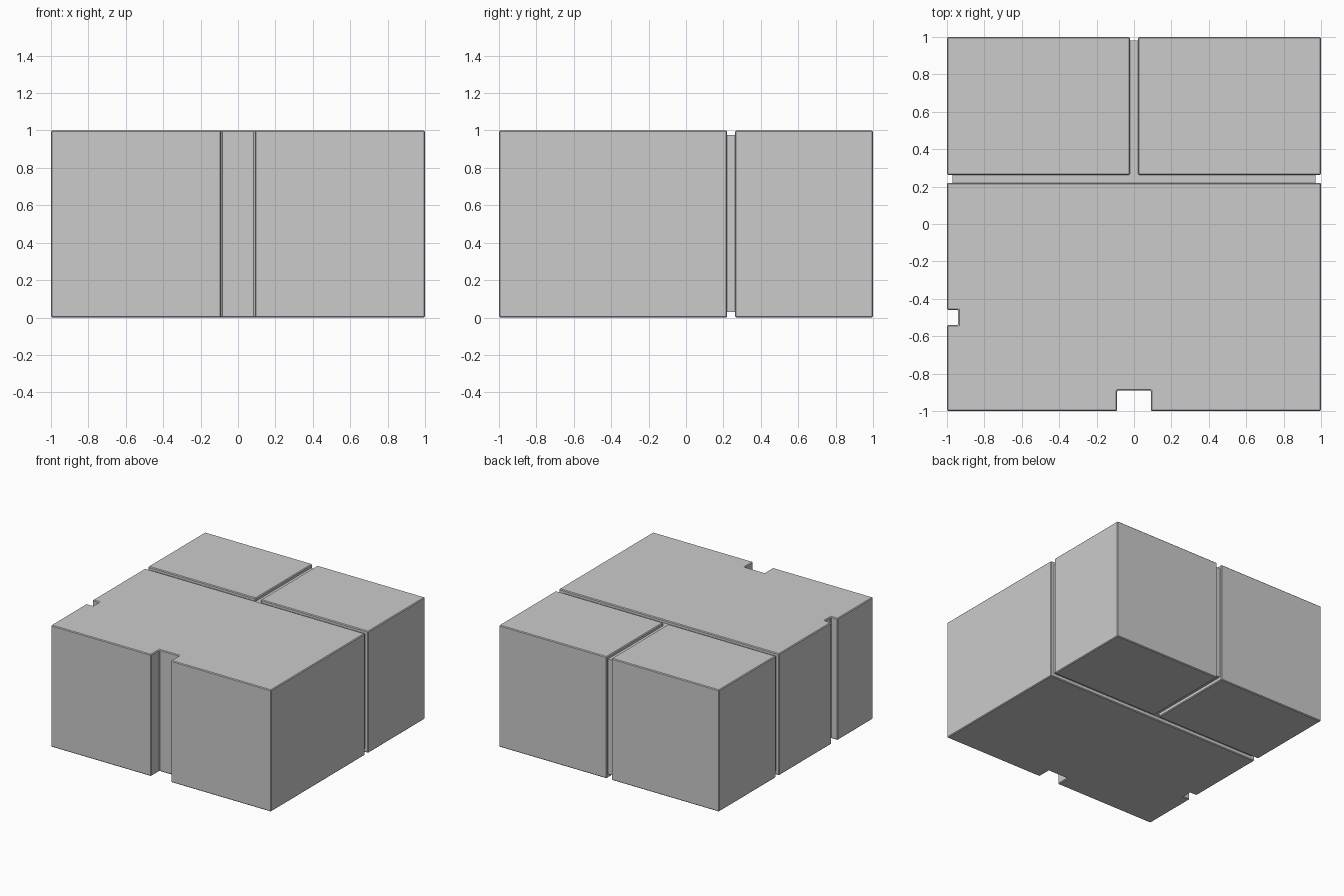
import bpy, bmesh

if "Cube" in bpy.data.objects:
    bpy.data.objects.remove(bpy.data.objects["Cube"])


def prism(name, outline, z0, z1, bevel=0.006):
    """Extrude a closed xy outline upward and soften its edges."""
    bm = bmesh.new()
    face = bm.faces.new([bm.verts.new((x, y, z0)) for x, y in outline])
    top = bmesh.ops.extrude_face_region(bm, geom=[face])["geom"]
    verts = [v for v in top if isinstance(v, bmesh.types.BMVert)]
    bmesh.ops.translate(bm, verts=verts, vec=(0, 0, z1 - z0))
    bmesh.ops.recalc_face_normals(bm, faces=bm.faces)
    mesh = bpy.data.meshes.new(name)
    bm.to_mesh(mesh)
    bm.free()
    obj = bpy.data.objects.new(name, mesh)
    bpy.context.collection.objects.link(obj)
    if bevel:
        mod = obj.modifiers.new("soft_edges", "BEVEL")
        mod.width = bevel
        mod.segments = 1
    return obj


def rect(x0, x1, y0, y1):
    return [(x0, y0), (x1, y0), (x1, y1), (x0, y1)]


# Long front block with a wide front slot and a small left slot
front = [(-1, -1), (-0.09, -1), (-0.09, -0.89), (0.09, -0.89), (0.09, -1),
         (1, -1), (1, 0.22), (-1, 0.22),
         (-1, -0.46), (-0.94, -0.46), (-0.94, -0.54), (-1, -0.54)]
prism("front_block", front, 0, 1)

# Pair of back blocks
prism("back_block_left", rect(-1, -0.022, 0.262, 1), 0, 1)
prism("back_block_right", rect(0.022, 1, 0.262, 1), 0, 1)

# Recessed joint filler between the blocks
prism("cross_joint", rect(-0.97, 0.97, 0.218, 0.264), 0.03, 0.975, 0)
prism("back_joint", rect(-0.024, 0.024, 0.262, 0.98), 0.03, 0.975, 0)
